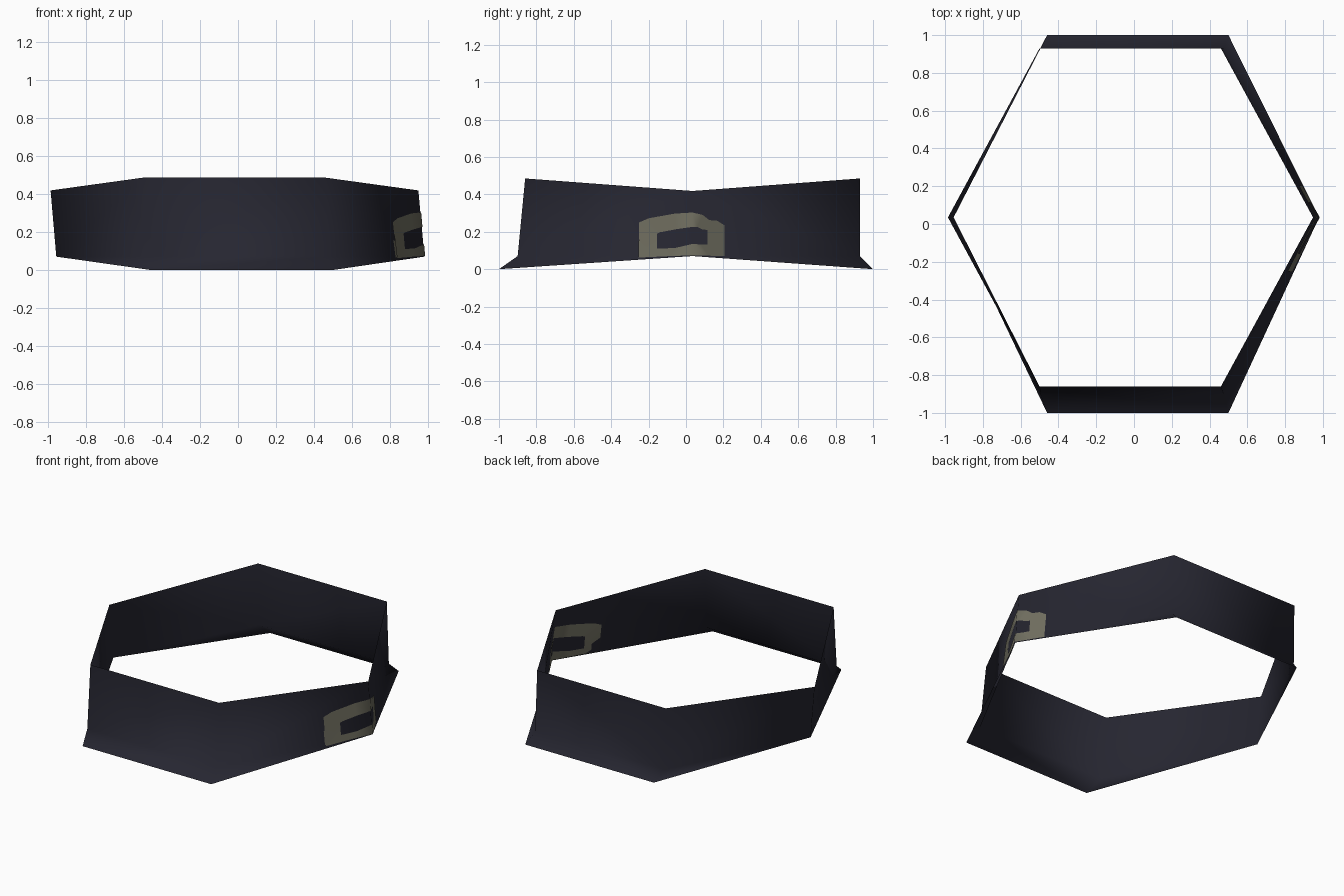
import bpy, bmesh
from mathutils import Vector
from mathutils.bvhtree import BVHTree

if "Cube" in bpy.data.objects:
    bpy.data.objects.remove(bpy.data.objects["Cube"])


def material(name, rgb):
    m = bpy.data.materials.new(name)
    m.diffuse_color = (*rgb, 1)
    m.use_nodes = True
    m.node_tree.nodes["Principled BSDF"].inputs["Base Color"].default_value = m.diffuse_color
    return m


def add_object(name, bm, mat):
    me = bpy.data.meshes.new(name)
    bm.to_mesh(me)
    ob = bpy.data.objects.new(name, me)
    bpy.context.collection.objects.link(ob)
    me.materials.append(mat)
    me.polygons.foreach_set("use_smooth", [True] * len(me.polygons))
    return ob


navy = material("dark navy", (0.019, 0.019, 0.030))
olive = material("olive grey", (0.160, 0.155, 0.115))

# Six-sided band: a thin open wall with a small flare at the four corners
top = [(0.46, 0.93, 0.485), (0.948, 0.035, 0.418), (0.46, -0.86, 0.485),
       (-0.50, -0.86, 0.485), (-0.985, 0.035, 0.418), (-0.50, 0.93, 0.485)]
low = [(0.50, 1, 0), (0.98, 0.035, 0.07), (0.50, -1, 0),
       (-0.46, -1, 0), (-0.955, 0.035, 0.07), (-0.46, 1, 0)]
mid = [(0.475, 0.93, 0.07), None, (0.475, -0.90, 0.07),
       (-0.495, -0.90, 0.07), None, (-0.495, 0.93, 0.07)]
bm = bmesh.new()
T = [bm.verts.new(p) for p in top]
L = [bm.verts.new(p) for p in low]
M = [bm.verts.new(p) if p else L[i] for i, p in enumerate(mid)]
for i in range(6):
    j = (i + 1) % 6
    bm.faces.new((T[i], T[j], M[j], M[i]))
    flare = [M[i], M[j], L[j], L[i]]
    bm.faces.new(list(dict.fromkeys(flare)))
bmesh.ops.triangulate(bm, faces=bm.faces[:])
bmesh.ops.recalc_face_normals(bm, faces=bm.faces[:])
tree = BVHTree.FromBMesh(bm)
add_object("hexagonal_band", bm, navy)

# Painted ring on the right corner, matched outer and inner outlines (y, z)
outer = [(-0.255, 0.062), (-0.25, 0.25), (-0.20, 0.272), (-0.06, 0.297),
         (0.035, 0.303), (0.09, 0.29), (0.125, 0.262), (0.165, 0.26),
         (0.205, 0.235), (0.205, 0.07), (0.12, 0.072), (0.035, 0.074),
         (-0.08, 0.07)]
inner = [(-0.155, 0.11), (-0.155, 0.19), (-0.14, 0.197), (-0.05, 0.214),
         (0.035, 0.226), (0.06, 0.226), (0.075, 0.218), (0.09, 0.212),
         (0.115, 0.21), (0.115, 0.132), (0.08, 0.132), (0.035, 0.135),
         (-0.06, 0.113)]


def on_wall(y, z, offset):
    hit = tree.ray_cast(Vector((2, y, z)), Vector((-1, 0, 0)))[0]
    return Vector((hit.x + offset, y, z))


for side, offset in (("outside", 0.004), ("inside", -0.004)):
    pb = bmesh.new()
    A = [pb.verts.new(on_wall(y, z, offset)) for y, z in outer]
    B = [pb.verts.new(on_wall(y, z, offset)) for y, z in inner]
    for i in range(len(A)):
        j = (i + 1) % len(A)
        quad = [A[i], A[j], B[j], B[i]]
        f = pb.faces.new(quad)
        f.normal_update()
        if f.normal.x * offset < 0:
            f.normal_flip()
    add_object("painted_ring_" + side, pb, olive)
